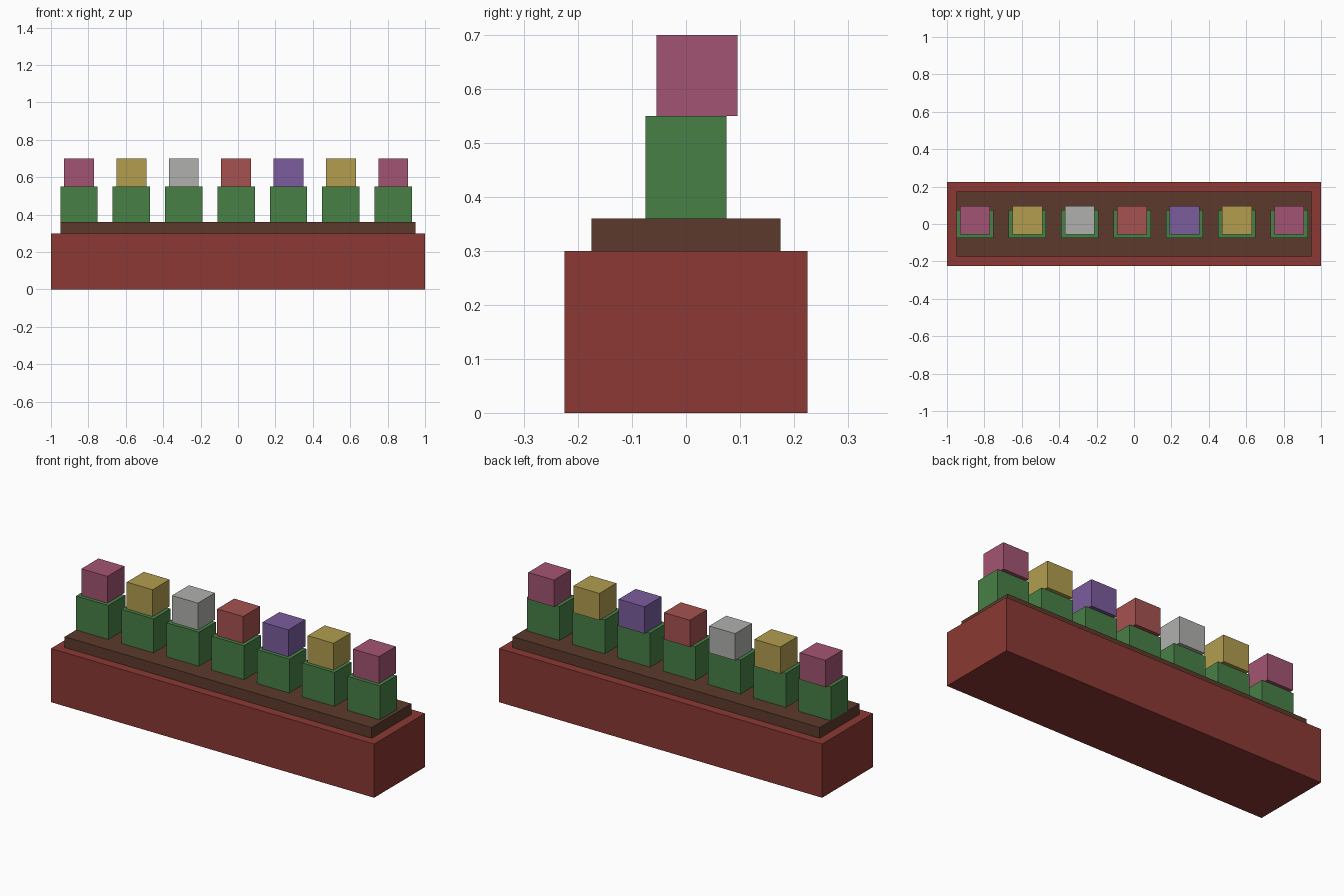
import bpy

if "Cube" in bpy.data.objects:
    bpy.data.objects.remove(bpy.data.objects["Cube"])


def material(name, rgb):
    """Flat colour from 0-255 screen values, converted to linear."""
    lin = [c / 255 / 12.92 if c < 11 else ((c / 255 + 0.055) / 1.055) ** 2.4 for c in rgb]
    mat = bpy.data.materials.new(name)
    mat.diffuse_color = (*lin, 1.0)
    mat.use_nodes = True
    mat.node_tree.nodes["Principled BSDF"].inputs["Base Color"].default_value = mat.diffuse_color
    return mat


def box(name, x, y, z0, z1, width, depth, mat):
    """Block centred on x, y and spanning z0 to z1."""
    bpy.ops.mesh.primitive_cube_add(size=1, location=(x, y, (z0 + z1) / 2))
    obj = bpy.context.object
    obj.name = name
    obj.scale = (width, depth, z1 - z0)
    bpy.ops.object.transform_apply(location=False, rotation=False, scale=True)
    obj.data.materials.append(mat)
    return obj


terracotta = material("terracotta", (139, 57, 51))
earth = material("earth", (92, 58, 44))
leaf = material("leaf", (72, 128, 70))
petals = {
    "pink": material("pink", (163, 84, 114)),
    "yellow": material("yellow", (178, 157, 79)),
    "white": material("white", (176, 176, 174)),
    "red": material("red", (165, 82, 80)),
    "purple": material("purple", (123, 92, 158)),
}

# Planter and raised bed of soil
box("planter_box", 0, 0, 0.0, 0.30, 2.0, 0.45, terracotta)
box("soil", 0, 0, 0.30, 0.36, 1.9, 0.35, earth)

# Row of plants: leafy block with a flower set slightly back on top
row = ["pink", "yellow", "white", "red", "purple", "yellow", "pink"]
for i, colour in enumerate(row):
    x = -0.85 + 0.28 * i
    box(f"foliage_{i + 1}", x, 0, 0.36, 0.55, 0.20, 0.15, leaf)
    box(f"flower_{i + 1}", x, 0.02, 0.55, 0.70, 0.16, 0.15, petals[colour])
